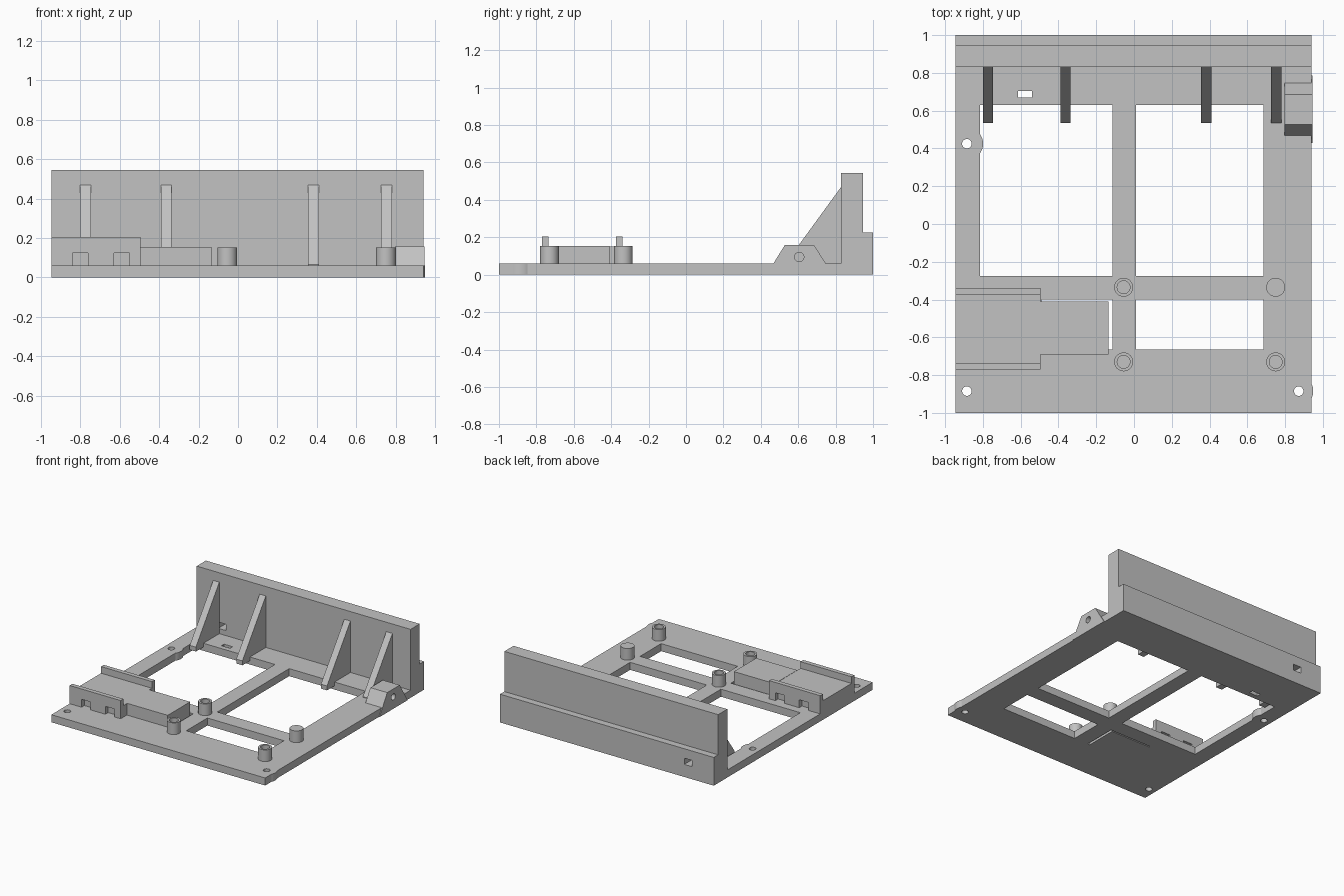
import bpy
import bmesh
from math import cos, sin, pi, radians
from mathutils import Vector

cube = bpy.data.objects.get("Cube")
if cube:
    bpy.data.objects.remove(cube, do_unlink=True)

grey = bpy.data.materials.new("light grey plastic")
grey.use_nodes = True
GREY = (0.54, 0.54, 0.54, 1)
grey.diffuse_color = GREY
grey.node_tree.nodes["Principled BSDF"].inputs["Base Color"].default_value = GREY

AXES = {"x": lambda a, b, c: Vector((c, a, b)),   # outline in (y, z)
        "y": lambda a, b, c: Vector((a, c, b)),   # outline in (x, z)
        "z": lambda a, b, c: Vector((a, b, c))}   # outline in (x, y)


def prism(name, outline, lo, hi, axis="z"):
    """Extrude a flat outline along an axis from lo to hi."""
    bm = bmesh.new()
    place = AXES[axis]
    face = bm.faces.new([bm.verts.new(place(a, b, lo)) for a, b in outline])
    grown = bmesh.ops.extrude_face_region(bm, geom=[face])["geom"]
    moved = [v for v in grown if isinstance(v, bmesh.types.BMVert)]
    bmesh.ops.translate(bm, verts=moved, vec=place(0, 0, hi - lo))
    bmesh.ops.recalc_face_normals(bm, faces=bm.faces)
    mesh = bpy.data.meshes.new(name)
    bm.to_mesh(mesh)
    bm.free()
    mesh.materials.append(grey)
    obj = bpy.data.objects.new(name, mesh)
    bpy.context.collection.objects.link(obj)
    return obj


def rect(a0, a1, b0, b1):
    return [(a0, b0), (a1, b0), (a1, b1), (a0, b1)]


def arc(a, b, r, start=0.0, sweep=2 * pi, n=32):
    return [(a + r * cos(start + sweep * i / n), b + r * sin(start + sweep * i / n))
            for i in range(n)]


def cut(obj, outlines, lo, hi, axis="z"):
    """Cut prisms out of an object and discard the cutters."""
    bpy.context.view_layer.objects.active = obj
    for outline in outlines:
        cutter = prism("cutter", outline, lo, hi, axis)
        cutter.hide_render = True
        mod = obj.modifiers.new("cut", "BOOLEAN")
        mod.operation, mod.solver, mod.object = "DIFFERENCE", "EXACT", cutter
        bpy.ops.object.modifier_apply(modifier=mod.name)
        bpy.data.objects.remove(cutter, do_unlink=True)


def smooth(obj):
    bpy.ops.object.select_all(action="DESELECT")
    obj.select_set(True)
    bpy.context.view_layer.objects.active = obj
    bpy.ops.object.shade_smooth_by_angle(angle=radians(30))


LEFT, RIGHT, TOP = -0.945, 0.94, 0.06

# Base plate with windows, slits and screw holes
plate = prism("base_plate", rect(LEFT, RIGHT, -1, 0.83), 0, TOP)
slit = [(-0.49, -0.41), (-0.135, -0.41), (-0.135, -0.665),
        (-0.115, -0.665), (-0.115, -0.4), (-0.49, -0.4)]
cut(plate, [rect(-0.815, -0.115, -0.275, 0.63),
            rect(0.01, 0.685, -0.275, 0.63),
            rect(0.01, 0.685, -0.665, -0.4),
            rect(-0.615, -0.54, 0.67, 0.703),
            slit,
            arc(-0.885, -0.885, 0.025),
            arc(0.872, -0.885, 0.025),
            arc(-0.885, 0.425, 0.025)], -0.1, 0.2)
smooth(plate)

# Rounded bulges beside two screw holes
for name, x, y in (("front_bulge", 0.863, -0.885), ("side_bulge", -0.885, 0.425)):
    smooth(prism(name, arc(x, y, 0.086, -0.62, 1.24 * 12 / 11, 12), 0, TOP))

# Stepped back wall with a cable opening
wall = prism("back_wall", [(0.83, 0), (1, 0), (1, 0.225), (0.945, 0.225),
                           (0.945, 0.545), (0.83, 0.545)], LEFT, RIGHT, "x")
cut(wall, [rect(-0.755, -0.685, 0.1, 0.15)], 0.7, 1.1, "y")

# Triangular ribs bracing the wall
for i, x in enumerate((-0.773, -0.363, 0.383, 0.753)):
    prism(f"rib_{i + 1}", [(0.83, 0.03), (0.83, 0.47), (0.535, 0.065), (0.535, 0.03)],
          x - 0.027, x + 0.027, "x")

# Side bracket with a pivot hole
bracket = prism("side_bracket", [(0.43, 0), (0.785, 0), (0.685, 0.158), (0.528, 0.158)],
                0.797, 0.946, "x")
cut(bracket, [arc(0.605, 0.095, 0.025)], 0.7, 1.0, "x")
smooth(bracket)

# Stand-off posts, all but one bored
for i, (x, y) in enumerate(((-0.055, -0.335), (-0.055, -0.73), (0.75, -0.73), (0.75, -0.335))):
    post = prism(f"post_{i + 1}", arc(x, y, 0.05), TOP, 0.153)
    if i < 3:
        cut(post, [arc(x, y, 0.034)], 0.065, 0.2)
    smooth(post)

# Connector block and the cradle bed beside it
prism("connector_block", rect(-0.495, -0.135, -0.692, -0.41), TOP, 0.154)
prism("cradle_bed", rect(LEFT, -0.495, -0.735, -0.375), TOP, 0.152)

# Notched rails on both sides of the cradle
rail_shape = [(LEFT, TOP)]
for x in (-0.84, -0.63):
    rail_shape += [(x, TOP), (x, 0.123), (x + 0.08, 0.123), (x + 0.08, TOP)]
rail_shape += [(-0.495, TOP), (-0.495, 0.205), (LEFT, 0.205)]
for name, y in (("front_rail", -0.77), ("rear_rail", -0.375)):
    prism(name, rail_shape, y, y + 0.035, "y")
